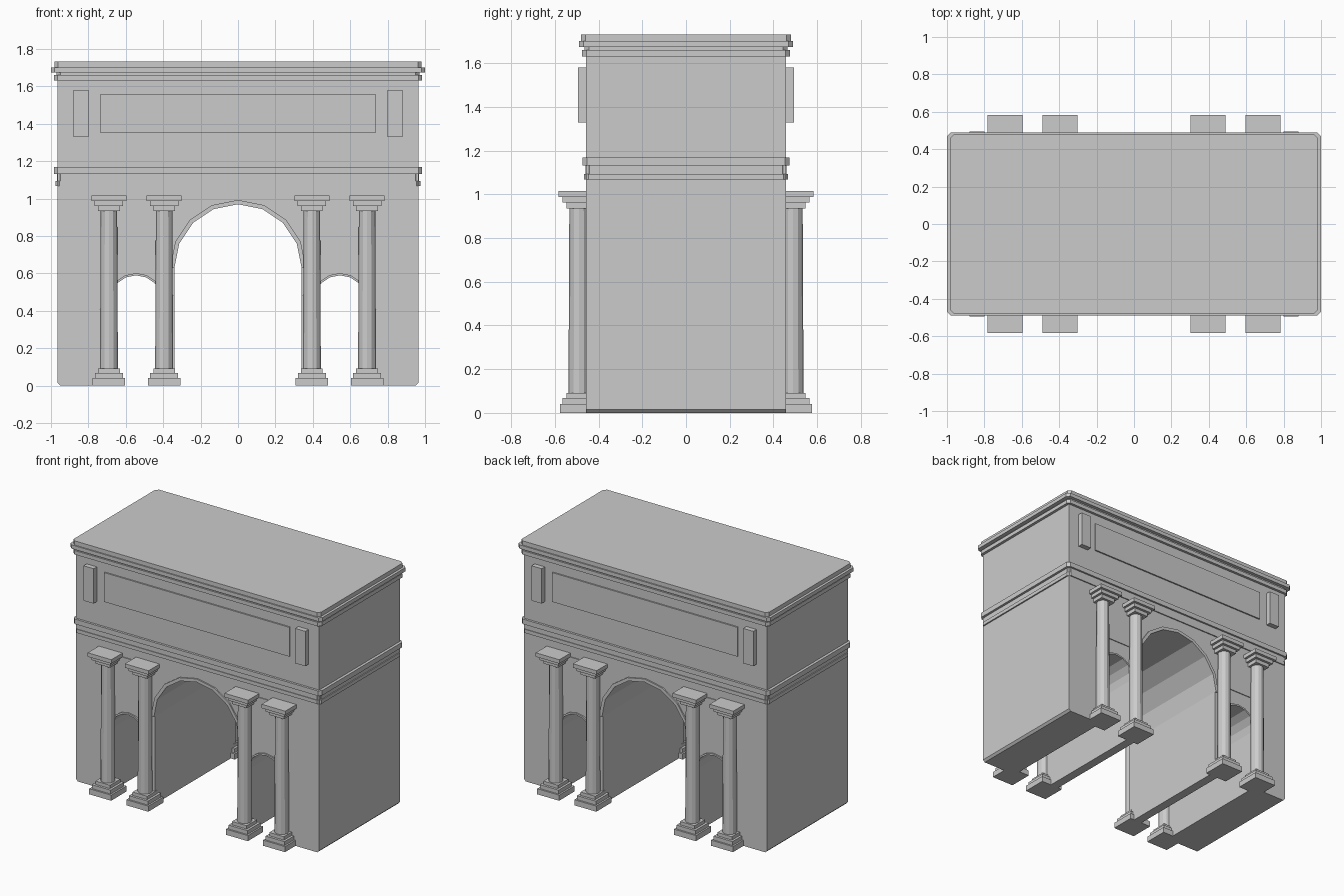
import bpy, bmesh
from math import sin, cos, pi

if "Cube" in bpy.data.objects:
    bpy.data.objects.remove(bpy.data.objects["Cube"])

def finish(name, bm):
    bmesh.ops.recalc_face_normals(bm, faces=bm.faces)
    me = bpy.data.meshes.new(name)
    bm.to_mesh(me)
    bm.free()
    ob = bpy.data.objects.new(name, me)
    bpy.context.collection.objects.link(ob)
    return ob

def extrude(bm, pts, vec):
    f = bm.faces.new([bm.verts.new(p) for p in pts])
    r = bmesh.ops.extrude_face_region(bm, geom=[f], use_keep_orig=True)
    bmesh.ops.translate(bm, vec=vec, verts=[v for v in r["geom"] if isinstance(v, bmesh.types.BMVert)])

def box(bm, x0, x1, y0, y1, z0, z1):
    extrude(bm, [(x0, y0, z0), (x1, y0, z0), (x1, y1, z0), (x0, y1, z0)], (0, 0, z1 - z0))

def arc(cx, cz, r, n=8):
    # half circle from left to right, low-poly
    return [(cx - r * cos(pi * i / n), cz + r * sin(pi * i / n)) for i in range(n + 1)]

def slab(name, hx, hy, z0, z1, c=0.02):
    # moulding course with chamfered corners
    pts = [(hx - c, -hy), (hx, c - hy), (hx, hy - c), (hx - c, hy),
           (c - hx, hy), (-hx, hy - c), (-hx, c - hy), (c - hx, -hy)]
    bm = bmesh.new()
    extrude(bm, [(x, y, z0) for x, y in pts], (0, 0, z1 - z0))
    return finish(name, bm)

HX, HY = 0.965, 0.458
ARCHES = [(-0.545, 0.45, 0.14), (0, 0.63, 0.34), (0.545, 0.45, 0.14)]

# Body: front outline with three arched passages, pulled through the depth
outline = [(-HX, 1.64), (-HX, 0.015), (-HX + 0.015, 0)]
for cx, cz, r in ARCHES:
    outline += [(cx - r, 0)] + arc(cx, cz, r) + [(cx + r, 0)]
outline += [(HX - 0.015, 0), (HX, 0.015), (HX, 1.64)]
bm = bmesh.new()
extrude(bm, [(x, -HY, z) for x, z in outline], (0, 2 * HY, 0))
bmesh.ops.triangulate(bm, faces=[f for f in bm.faces if len(f.verts) > 4])
finish("body", bm)

# Middle entablature and top cornice
for name, hx, hy, z0, z1 in [
        ("architrave", 0.975, 0.466, 1.068, 1.094), ("frieze", 0.968, 0.461, 1.094, 1.132),
        ("middle_cornice", 0.985, 0.474, 1.132, 1.168),
        ("lower_cornice", 0.985, 0.476, 1.632, 1.66), ("cornice_neck", 0.97, 0.465, 1.66, 1.675),
        ("upper_cornice", 1.0, 0.489, 1.675, 1.702), ("roof_slab", 0.982, 0.48, 1.702, 1.732)]:
    slab(name, hx, hy, z0, z1)

# Trim repeated on front and back
for side, s in (("front", -1), ("back", 1)):
    def panel(name, x0, x1, z0, z1, d):
        bm = bmesh.new()
        box(bm, x0, x1, s * (HY - 0.01), s * d, z0, z1)
        finish(f"{side}_{name}", bm)

    panel("attic_panel", -0.735, 0.735, 1.35, 1.56, 0.468)
    for sx in (-1, 1):
        panel("attic_pilaster", sx * 0.80, sx * 0.88, 1.33, 1.58, 0.494)
        panel("relief_panel", sx * 0.43, sx * 0.66, 0.70, 0.99, 0.464)

    # Archivolt bands around the openings
    for cx, cz, r in ARCHES:
        w = 0.023 if r > 0.2 else 0.012
        ring = arc(cx, cz, r) + arc(cx, cz, r + w)[::-1]
        bm = bmesh.new()
        extrude(bm, [(x, s * (HY - 0.01), z) for x, z in ring], (0, s * 0.02, 0))
        finish(f"{side}_archivolt", bm)

    # Columns with stepped square bases and capitals
    for cx in (-0.69, -0.395, 0.395, 0.69):
        cy = s * 0.49
        bm = bmesh.new()
        for hw, z0, z1 in [(0.087, 0, 0.04), (0.075, 0.04, 0.068), (0.058, 0.068, 0.092),
                           (0.058, 0.935, 0.962), (0.076, 0.962, 0.988), (0.094, 0.988, 1.016)]:
            box(bm, cx - hw, cx + hw, cy - hw, cy + hw, z0, z1)
        shaft = bmesh.ops.create_cone(bm, cap_ends=True, segments=12, radius1=0.048,
                                      radius2=0.044, depth=0.843)
        bmesh.ops.translate(bm, vec=(cx, cy, 0.5135), verts=shaft["verts"])
        finish(f"{side}_column", bm)
